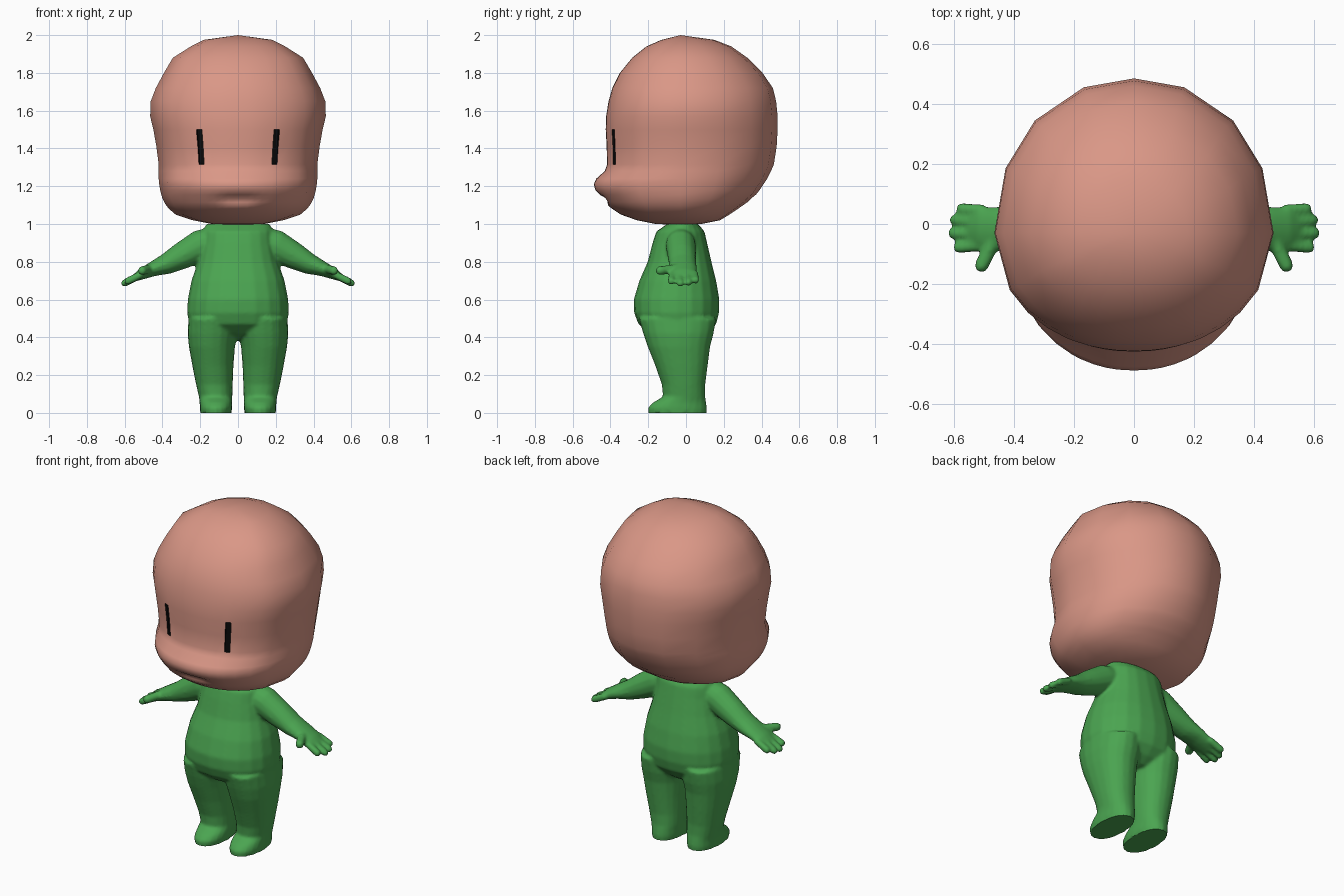
import bpy, bmesh, math
from mathutils import Vector

if "Cube" in bpy.data.objects:
    bpy.data.objects.remove(bpy.data.objects["Cube"])


def material(name, rgb):
    m = bpy.data.materials.new(name)
    m.diffuse_color = (*rgb, 1)
    m.use_nodes = True
    m.node_tree.nodes["Principled BSDF"].inputs["Base Color"].default_value = m.diffuse_color
    return m


skin = material("pink skin", (0.70, 0.31, 0.24))
green = material("green suit", (0.07, 0.375, 0.082))
black = material("black eyes", (0.003, 0.003, 0.003))


def loft(bm, rings, start=None, end=None):
    """Skin a list of closed rings; ends close to a pole or a flat cap."""
    vs = [[bm.verts.new(p) for p in r] for r in rings]
    n = len(vs[0])
    for a, b in zip(vs, vs[1:]):
        for i in range(n):
            j = (i + 1) % n
            bm.faces.new((a[i], a[j], b[j], b[i]))
    for ring, pole in ((vs[0], start), (vs[-1], end)):
        if pole is None:
            bm.faces.new(ring)
        else:
            p = bm.verts.new(pole)
            for i in range(n):
                bm.faces.new((ring[i], ring[(i + 1) % n], p))


def finish(bm, name, mats):
    bmesh.ops.recalc_face_normals(bm, faces=bm.faces)
    me = bpy.data.meshes.new(name)
    bm.to_mesh(me)
    bm.free()
    for m in mats:
        me.materials.append(m)
    ob = bpy.data.objects.new(name, me)
    bpy.context.collection.objects.link(ob)
    bpy.ops.object.select_all(action='DESELECT')
    ob.select_set(True)
    bpy.context.view_layer.objects.active = ob
    return ob


# ---- Head: rounded rings of (z, half width, front y, back y)
head_rows = [
    (1.00, .14, -.16, .08), (1.02, .24, -.26, .18), (1.05, .33, -.345, .23),
    (1.08, .365, -.39, .275), (1.098, .38, -.415, .30), (1.115, .39, -.43, .325),
    (1.135, .40, -.445, .345), (1.155, .406, -.462, .37), (1.18, .412, -.48, .39),
    (1.21, .417, -.488, .41), (1.24, .42, -.475, .43), (1.28, .42, -.43, .45),
    (1.315, .42, -.418, .465), (1.41, .432, -.42, .48), (1.50, .448, -.425, .485),
    (1.57, .465, -.423, .485), (1.65, .462, -.41, .477), (1.72, .435, -.39, .46),
    (1.80, .392, -.35, .405), (1.88, .345, -.285, .325), (1.94, .25, -.21, .24),
    (1.975, .18, -.13, .15)]
# columns as a share of the half width: dense on the face, coarse behind
columns = [(u, 0) for u in (0, .13, .22, .32, .427, .493, .62, .76, .89, 1)]
columns += [(u, 1) for u in (.92, .71, .36, 0)]
columns = [(u, b, 1) for u, b in columns] + [(u, b, -1) for u, b in columns[-2:0:-1]]


def head_ring(z, w, f, b):
    ring, n, yc = [], 2.1, -.03
    for u, back, side in columns:
        d = max(0, 1 - u ** n) ** (1 / n)
        y = yc + ((b - yc) if back else (f - yc)) * d
        x = side * u * w
        if not back:  # mouth groove
            y += .026 * math.exp(-(x / .1) ** 4 - ((z - 1.13) / .02) ** 2)
        ring.append((x, y, z))
    return ring


bm = bmesh.new()
loft(bm, [head_ring(*r) for r in head_rows], (0, -.03, .995), (0, -.03, 2.0))
bmesh.ops.recalc_face_normals(bm, faces=bm.faces)
# eye slits
eyes = []
for f in bm.faces:
    c = f.calc_center_median()
    if 1.315 < c.z < 1.5 and c.y < -.2 and .18 < abs(c.x) < .22:
        f.material_index = 1
        eyes.append(f)
rim = bmesh.ops.inset_region(bm, faces=eyes, thickness=.002, depth=-.01)
for f in rim['faces']:
    f.material_index = 1
finish(bm, "head", [skin, black])
bpy.ops.object.shade_smooth_by_angle(angle=math.radians(55))


# ---- Body: overlapping volumes fused into one smooth skin
def oval(z, x0, x1, f, b, n=20):
    cx, rx, cy, ry = (x0 + x1) / 2, (x1 - x0) / 2, (f + b) / 2, (b - f) / 2
    out = []
    for i in range(n):
        c, s = math.cos(math.tau * i / n), math.sin(math.tau * i / n)
        out.append((cx + rx * math.copysign(abs(c) ** .9, c),
                    cy + ry * math.copysign(abs(s) ** .9, s), z))
    return out


def tube(bm, side, pts, n=14):
    """Oval tube through (x, y, z, radius along y, radius across)."""
    rings = []
    for i, (x, y, z, ra, rb) in enumerate(pts):
        t = Vector(pts[min(i + 1, len(pts) - 1)][:3]) - Vector(pts[max(i - 1, 0)][:3])
        t.normalize()
        a = Vector((0, 1, 0)) - t * t.y
        if abs(t.y) > .7:
            a = Vector((1, 0, 0)) - t * t.x
        a.normalize()
        b = t.cross(a)
        ring = []
        for k in range(n):
            q = math.tau * k / n
            p = Vector((x, y, z)) + a * ra * math.cos(q) + b * rb * math.sin(q)
            ring.append((p.x * side, p.y, p.z))
        rings.append(ring)
    loft(bm, rings)


def finger(bm, side, root, tip, r):
    a, b = Vector(root), Vector(tip)
    tube(bm, side, [(*a.lerp(b, t), r * k, r * k)
                    for t, k in ((0, 1), (.5, 1), (.85, 1), (.96, .75), (1, .4))])


bm = bmesh.new()
# torso (z, half width, front, back)
torso = [(.385, .10, -.10, .07), (.42, .20, -.19, .12), (.47, .258, -.252, .16),
         (.53, .27, -.275, .175), (.60, .266, -.277, .177), (.70, .247, -.247, .16),
         (.80, .212, -.203, .135), (.90, .19, -.177, .112), (.96, .185, -.158, .098),
         (1.0, .17, -.10, .065)]
loft(bm, [oval(z, -w, w, f, b) for z, w, f, b in torso])
# legs with feet (z, inner x, outer x, front, back)
legs = [(0, .035, .2, -.2, .11), (.03, .03, .203, -.2, .11), (.055, .03, .203, -.175, .107),
        (.085, .03, .207, -.122, .102), (.15, .028, .222, -.128, .102),
        (.25, .024, .242, -.163, .115), (.35, .016, .26, -.203, .128),
        (.42, .004, .267, -.227, .146), (.5, .01, .262, -.25, .16)]
arm = [(.10, -.03, .92, .075, .075), (.20, -.028, .885, .08, .085), (.30, -.022, .83, .076, .072),
       (.38, -.018, .788, .073, .056), (.45, -.016, .762, .075, .04),
       (.51, -.015, .735, .072, .03), (.545, -.015, .715, .058, .02)]
tips = [(.045, .59, .052, .695), (.005, .612, .015, .683),
        (-.035, .618, -.03, .678), (-.07, .60, -.08, .69)]
for s in (1, -1):
    loft(bm, [[(x * s, y, z) for x, y, z in oval(*r)] for r in legs])
    tube(bm, s, arm)
    for y, tx, ty, tz in tips:
        finger(bm, s, (.50, y, .738), (tx, ty, tz), .02)
    finger(bm, s, (.465, -.05, .765), (.517, -.158, .75), .024)
body = finish(bm, "body", [green])
rm = body.modifiers.new("fuse", 'REMESH')
rm.mode = 'VOXEL'
rm.voxel_size = .009
rm.use_smooth_shade = True
sm = body.modifiers.new("soften", 'SMOOTH')
sm.factor = .5
sm.iterations = 5
for m in ("fuse", "soften"):
    bpy.ops.object.modifier_apply(modifier=m)
# flatten the soles onto the ground
low = min(v.co.z for v in body.data.vertices)
for v in body.data.vertices:
    v.co.z = 0 if v.co.z < low + .006 else v.co.z
for p in body.data.polygons:
    p.material_index = 0
bpy.ops.object.shade_smooth_by_angle(angle=math.radians(60))
